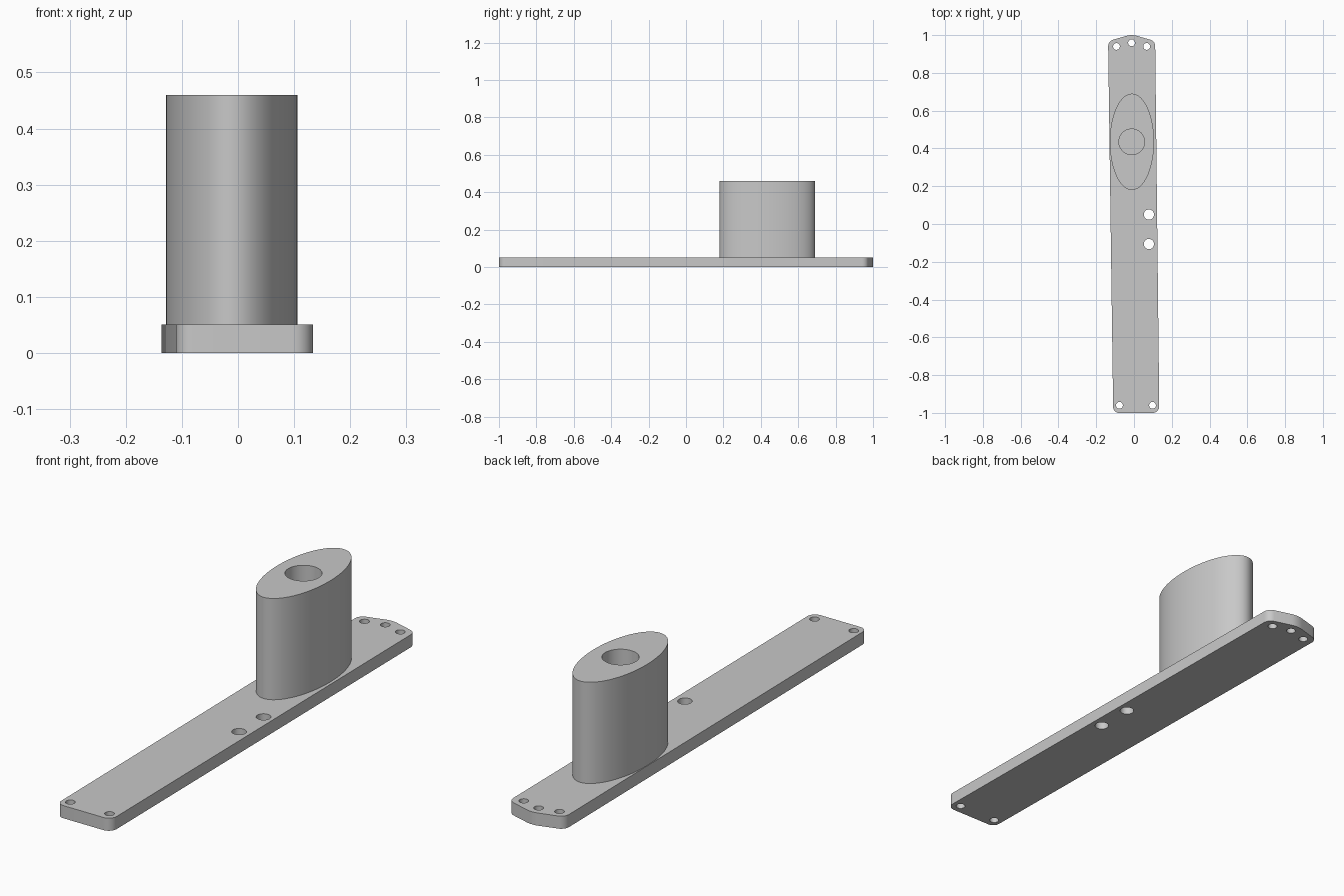
import bpy
import bmesh
from math import cos, sin, pi, tau
from mathutils import Vector

old = bpy.data.objects.get("Cube")
if old:
    bpy.data.objects.remove(old, do_unlink=True)

PLATE_TOP = 0.051
POST_TOP = 0.46

grey = bpy.data.materials.new("light grey")
grey.use_nodes = True
colour = (0.58, 0.58, 0.58, 1)
grey.diffuse_color = colour
grey.node_tree.nodes["Principled BSDF"].inputs["Base Color"].default_value = colour


def ellipse(cx, cy, rx, ry, n):
    return [(cx + rx * cos(tau * i / n), cy + ry * sin(tau * i / n)) for i in range(n)]


def rounded(corners, steps=8):
    """Polygon whose corners (x, y, radius) are replaced by tangent arcs."""
    pts = []
    for i, (x, y, r) in enumerate(corners):
        p = Vector((x, y))
        a = (Vector(corners[i - 1][:2]) - p).normalized()
        b = (Vector(corners[(i + 1) % len(corners)][:2]) - p).normalized()
        half = a.angle(b) / 2
        reach = r * cos(half) / sin(half)
        centre = p + (a + b).normalized() * (r / sin(half))
        start = (p + a * reach - centre).normalized()
        end = (p + b * reach - centre).normalized()
        for k in range(steps + 1):
            pts.append(centre + start.slerp(end, k / steps).normalized() * r)
    return [(q[0], q[1]) for q in pts]


def prism(name, outlines, z0, z1):
    """Extrude one or more outlines upwards into a single object."""
    bm = bmesh.new()
    for outline in outlines:
        face = bm.faces.new([bm.verts.new((x, y, z0)) for x, y in outline])
        side = bmesh.ops.extrude_face_region(bm, geom=[face], use_keep_orig=True)
        top = [v for v in side["geom"] if isinstance(v, bmesh.types.BMVert)]
        bmesh.ops.translate(bm, verts=top, vec=(0, 0, z1 - z0))
    bmesh.ops.recalc_face_normals(bm, faces=bm.faces)
    mesh = bpy.data.meshes.new(name)
    bm.to_mesh(mesh)
    bm.free()
    mesh.materials.append(grey)
    obj = bpy.data.objects.new(name, mesh)
    bpy.context.collection.objects.link(obj)
    return obj


def drill(obj, cutter):
    """Cut the holes, drop the cutter and smooth the curved walls."""
    mod = obj.modifiers.new("holes", "BOOLEAN")
    mod.operation = "DIFFERENCE"
    mod.solver = "EXACT"
    mod.object = cutter
    bpy.ops.object.select_all(action="DESELECT")
    obj.select_set(True)
    bpy.context.view_layer.objects.active = obj
    bpy.ops.object.modifier_apply(modifier=mod.name)
    bpy.data.objects.remove(cutter, do_unlink=True)
    bpy.ops.object.shade_smooth_by_angle(angle=pi / 6)


# Long, slightly skewed base plate with a shallow pointed back end
plate = prism("base_plate", [rounded([
    (-0.11, -1.0, 0.03), (0.134, -1.0, 0.035), (0.112, 0.968, 0.035),
    (-0.012, 1.004, 0.1), (-0.137, 0.968, 0.035)])], 0, PLATE_TOP)

# Screw holes at both ends and two larger holes near the middle
small = [(-0.093, 0.94), (-0.013, 0.959), (0.067, 0.94), (-0.077, -0.96), (0.098, -0.96)]
large = [(0.079, 0.05), (0.079, -0.106)]
holes = [ellipse(x, y, 0.018, 0.018, 32) for x, y in small]
holes += [ellipse(x, y, 0.027, 0.027, 32) for x, y in large]
drill(plate, prism("hole_cutter", holes, -0.1, 0.1))

# Oval post with a round bore down to the plate
post = prism("oval_post", [ellipse(-0.011, 0.435, 0.117, 0.255, 96)], PLATE_TOP, POST_TOP)
bore = prism("bore_cutter", [ellipse(-0.012, 0.435, 0.068, 0.068, 48)], 0, 0.6)
drill(post, bore)
